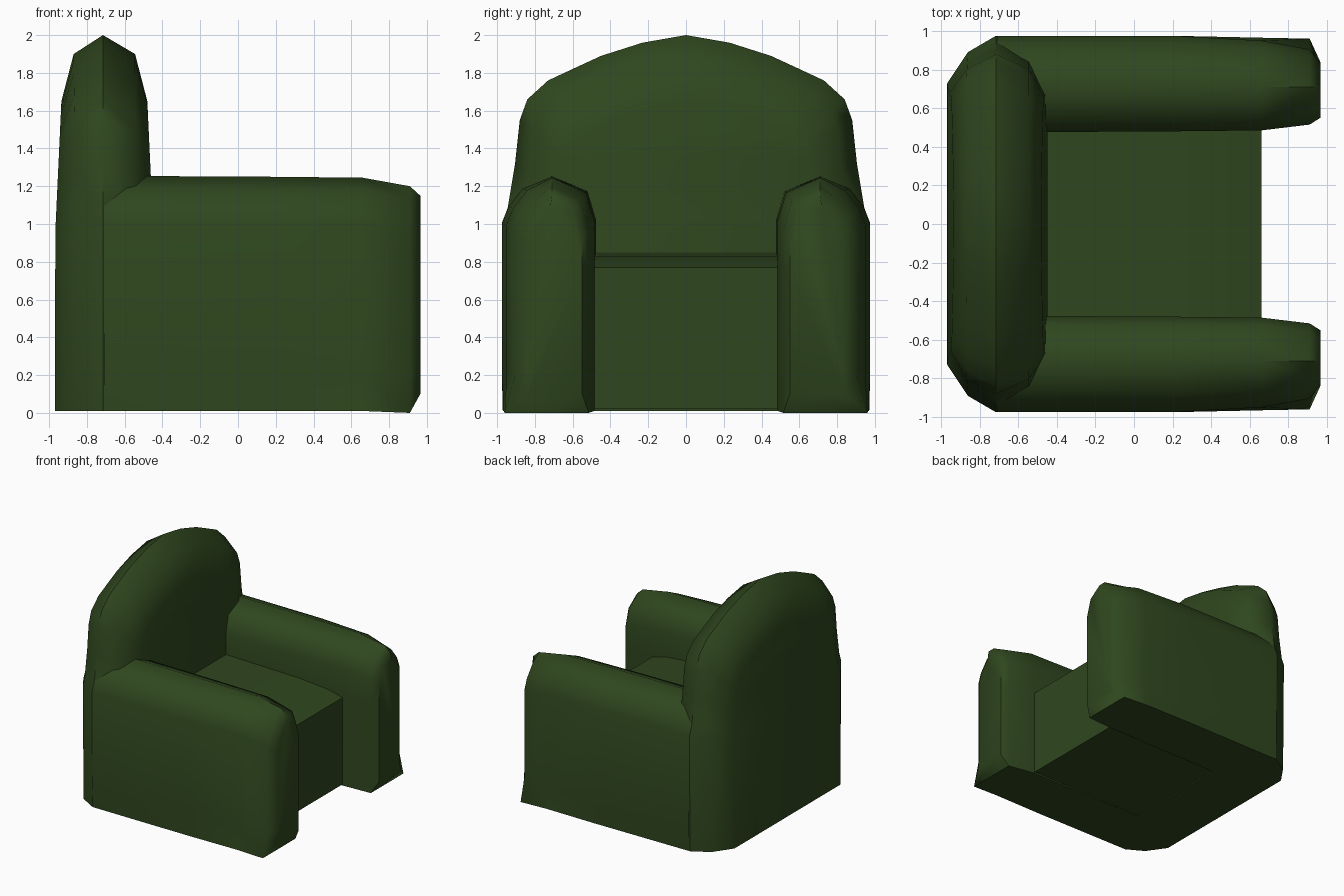
import bpy, bmesh, math

if "Cube" in bpy.data.objects:
    bpy.data.objects.remove(bpy.data.objects["Cube"])

green = bpy.data.materials.new("green_fabric")
green.diffuse_color = (0.028, 0.062, 0.013, 1)
green.use_nodes = True
green.node_tree.nodes["Principled BSDF"].inputs["Base Color"].default_value = green.diffuse_color


def loft(name, layers, cap_start=None, cap_end=None, closed=True, hidden=()):
    """Skin point loops; caps are strips pairing both ends of a loop, or an n-gon."""
    bm = bmesh.new()
    rings = [[bm.verts.new(p) for p in loop] for loop in layers]
    n = len(rings[0])
    remove = []
    for i, (a, b) in enumerate(zip(rings, rings[1:])):
        for j in range(n if closed else n - 1):
            k = (j + 1) % n
            face = bm.faces.new((a[j], a[k], b[k], b[j]))
            if (i, j) in hidden:
                remove.append(face)
    for ring, kind in ((rings[0], cap_start), (rings[-1], cap_end)):
        if kind == "ngon":
            bm.faces.new(ring)
        elif kind == "strips":
            for i in range(n // 2 - 1):
                bm.faces.new((ring[i], ring[i + 1], ring[n - 2 - i], ring[n - 1 - i]))
            m = n // 2
            bm.faces.new((ring[m - 1], ring[m], ring[m + 1]))
    bmesh.ops.recalc_face_normals(bm, faces=bm.faces)
    bmesh.ops.delete(bm, geom=remove, context="FACES_ONLY")
    me = bpy.data.meshes.new(name)
    bm.to_mesh(me)
    bm.free()
    me.materials.append(green)
    ob = bpy.data.objects.new(name, me)
    bpy.context.collection.objects.link(ob)
    bpy.ops.object.select_all(action="DESELECT")
    ob.select_set(True)
    bpy.context.view_layer.objects.active = ob
    bpy.ops.object.shade_smooth_by_angle(angle=math.radians(55))
    return ob


# Backrest: arched outline, inset towards its front and rear faces
half = [(0.965, 0.01), (0.975, 1.0), (0.945, 1.08), (0.905, 1.32), (0.88, 1.55),
        (0.84, 1.66), (0.73, 1.76), (0.58, 1.83), (0.45, 1.89), (0.23, 1.96)]
outline = half + [(0, 2.0)] + [(-y, z) for y, z in reversed(half)]


def back_layer(x, inset_y, drop, lean):
    loop = []
    for y, z in outline:
        t = max(0, z - 0.9) / 1.1
        loop.append((x + lean * t, y * (1 - inset_y / 0.975), z - drop * t))
    return loop


loft("backrest", [back_layer(-0.97, 0.245, 0.35, 0.035),
                  back_layer(-0.86, 0.085, 0.10, -0.01),
                  back_layer(-0.715, 0.0, 0.0, 0.0),
                  back_layer(-0.545, 0.085, 0.10, 0.0),
                  back_layer(-0.445, 0.25, 0.35, -0.035)],
     "strips", "strips")


# Arms: rounded-top section swept forwards to a soft front end
def arm_layer(s, x, inner, outer, foot, top, z0):
    d = top - 1.25
    pts = [(inner, z0), (inner, 0.77), (inner, 1.02 + d), (inner + 0.045, 1.17 + d),
           (0.71, top), (outer - 0.11, 1.185 + d), (outer - 0.035, 1.09 + d),
           (outer, 1.0 + d), (outer, 0.2), (foot, z0)]
    return [(x, s * y, z) for y, z in pts]


for side, s in (("left", 1), ("right", -1)):
    loft(side + "_arm", [arm_layer(s, -0.71, 0.475, 0.975, 0.965, 1.255, 0.01),
                         arm_layer(s, 0.20, 0.48, 0.975, 0.97, 1.25, 0.01),
                         arm_layer(s, 0.66, 0.485, 0.95, 0.965, 1.245, 0.01),
                         arm_layer(s, 0.91, 0.515, 0.905, 0.96, 1.20, 0.0),
                         arm_layer(s, 0.965, 0.55, 0.83, 0.84, 1.15, 0.10)],
         None, "ngon", hidden={(0, 0), (1, 0)})

# Seat: gently sloping top, flat front and underside, spanning between the arms
profile = [(-0.47, 0.02), (0.66, 0.02), (0.66, 0.77), (0.52, 0.805),
           (0.25, 0.83), (-0.47, 0.85)]
loft("seat", [[(x, y, z) for x, z in profile] for y in (-0.485, 0.485)], closed=False)
